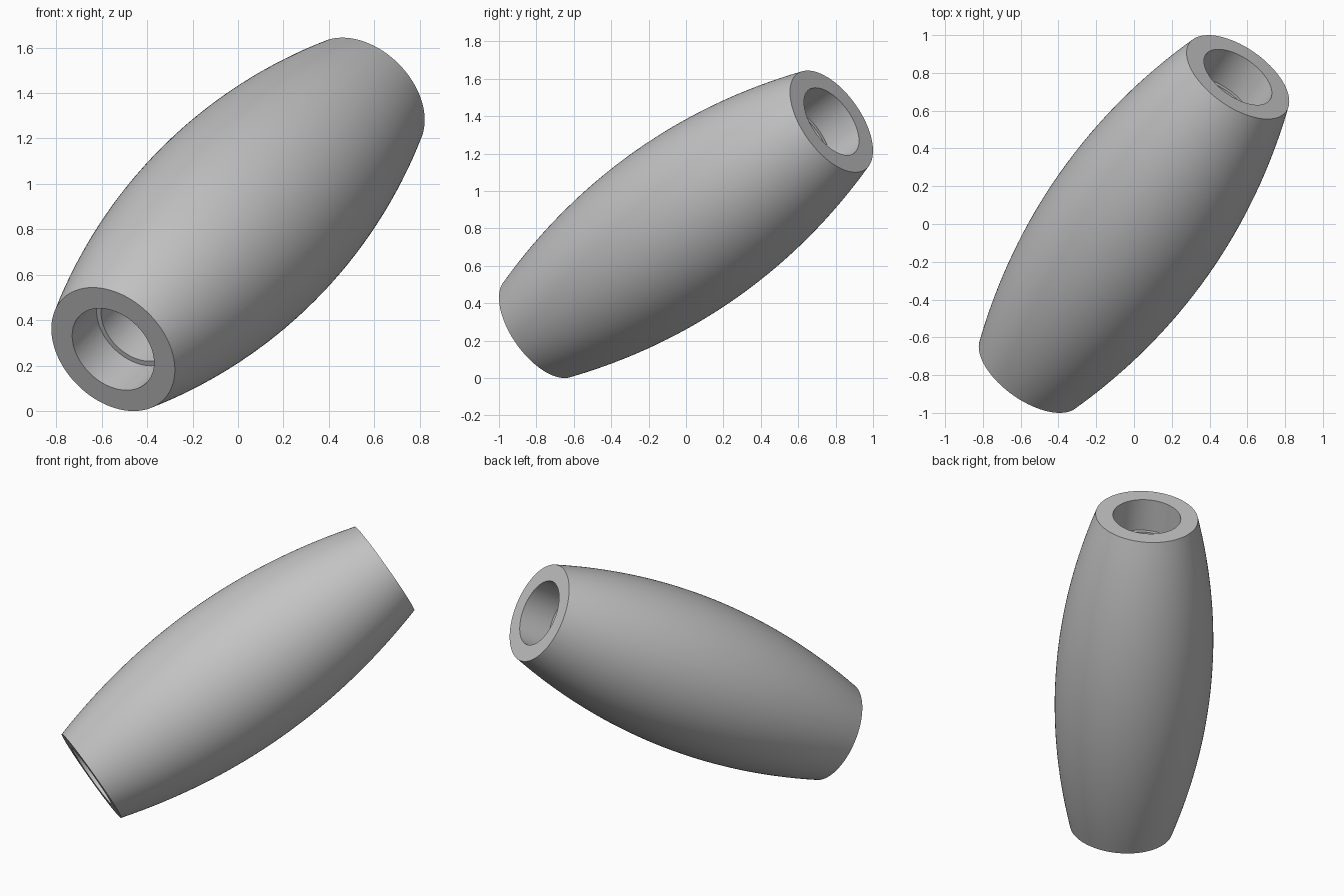
import bpy, bmesh, math
from mathutils import Vector, Matrix

cube = bpy.data.objects.get("Cube")
if cube:
    bpy.data.objects.remove(cube, do_unlink=True)

HALF = 1.1            # half length along the axis
R_MID, R_END = 0.477, 0.314
R_BORE, R_INNER, DEPTH = 0.208, 0.185, 0.215
STEPS, SIDES = 32, 128

# Plain grey material
grey = bpy.data.materials.new("plain_grey")
grey.use_nodes = True
colour = (0.55, 0.55, 0.55, 1)
grey.diffuse_color = colour
grey.node_tree.nodes["Principled BSDF"].inputs["Base Color"].default_value = colour

# Closed profile: bulging outside, then the stepped through bore
profile = []
for i in range(STEPS + 1):
    t = 2 * i / STEPS - 1
    profile.append((R_MID - (R_MID - R_END) * t * t, t * HALF))
ledge = HALF - DEPTH
profile += [(R_BORE, HALF), (R_BORE, ledge), (R_INNER, ledge),
            (R_INNER, -ledge), (R_BORE, -ledge), (R_BORE, -HALF)]

# Lathe the profile around z
bm = bmesh.new()
verts = [bm.verts.new((r, 0, z)) for r, z in profile]
edges = [bm.edges.new((verts[i - 1], v)) for i, v in enumerate(verts)]
bmesh.ops.spin(bm, geom=verts + edges, cent=(0, 0, 0), axis=(0, 0, 1),
               angle=math.tau, steps=SIDES, use_duplicate=False)
bmesh.ops.remove_doubles(bm, verts=bm.verts, dist=0.0001)
bmesh.ops.recalc_face_normals(bm, faces=bm.faces)

# Tilt the axis and rest the low rim on the ground
axis = Vector((0.5, math.sqrt(0.5), 0.5))
tilt = axis.to_track_quat('Z', 'Y').to_matrix().to_4x4()
bm.transform(tilt)
low = min(v.co.z for v in bm.verts)
bm.transform(Matrix.Translation((0, 0, -low)))

mesh = bpy.data.meshes.new("barrel_sleeve")
bm.to_mesh(mesh)
bm.free()
mesh.materials.append(grey)
sleeve = bpy.data.objects.new("barrel_sleeve", mesh)
bpy.context.collection.objects.link(sleeve)

# Smooth walls with crisp rims
bpy.ops.object.select_all(action='DESELECT')
sleeve.select_set(True)
bpy.context.view_layer.objects.active = sleeve
bpy.ops.object.shade_smooth_by_angle(angle=math.radians(30))
